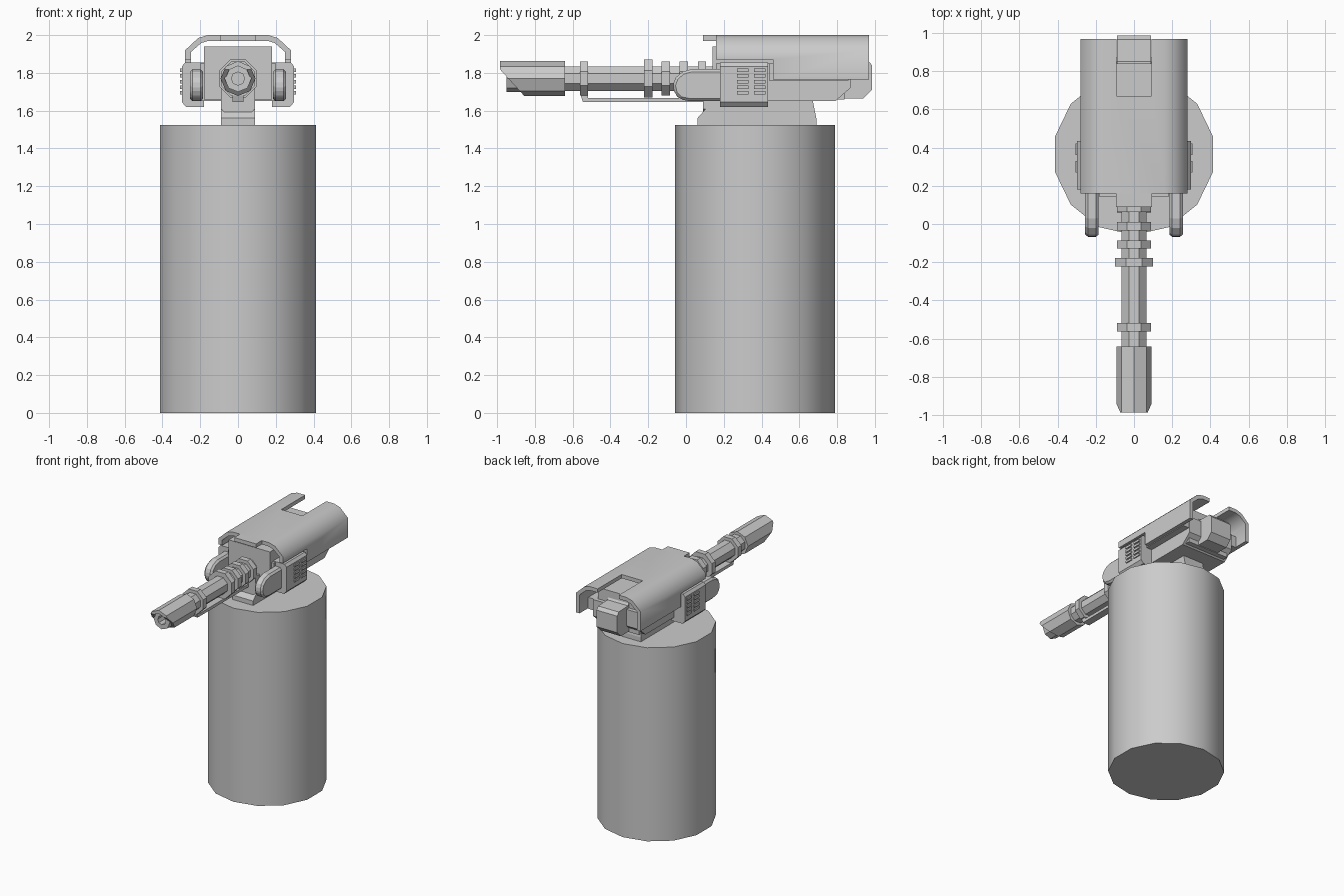
import bpy, bmesh, math

if "Cube" in bpy.data.objects:
    bpy.data.objects.remove(bpy.data.objects["Cube"])

AX_Z = 1.77   # height of the barrel axis


def finish(name, bm, smooth=None):
    bmesh.ops.recalc_face_normals(bm, faces=bm.faces[:])
    me = bpy.data.meshes.new(name)
    bm.to_mesh(me)
    bm.free()
    ob = bpy.data.objects.new(name, me)
    bpy.context.collection.objects.link(ob)
    if smooth:
        select(ob)
        bpy.ops.object.shade_smooth_by_angle(angle=math.radians(smooth))
    return ob


def select(ob):
    bpy.ops.object.select_all(action='DESELECT')
    bpy.context.view_layer.objects.active = ob
    ob.select_set(True)


def prism(name, pts, axis, a, b, smooth=None):
    """Extrude a profile along x (points are y,z), y (x,z) or z (x,y)."""
    place = {'x': lambda p, t: (t, p[0], p[1]),
             'y': lambda p, t: (p[0], t, p[1]),
             'z': lambda p, t: (p[0], p[1], t)}[axis]
    bm = bmesh.new()
    lo = [bm.verts.new(place(p, a)) for p in pts]
    hi = [bm.verts.new(place(p, b)) for p in pts]
    bm.faces.new(lo)
    bm.faces.new(hi)
    for i in range(len(pts)):
        j = (i + 1) % len(pts)
        bm.faces.new((lo[i], lo[j], hi[j], hi[i]))
    return finish(name, bm, smooth)


def box(name, x0, x1, y0, y1, z0, z1):
    return prism(name, [(x0, y0), (x1, y0), (x1, y1), (x0, y1)], 'z', z0, z1)


def ngon(n, r, cx, cy, turn=0.0):
    return [(cx + r * math.cos(turn + 2 * math.pi * i / n),
             cy + r * math.sin(turn + 2 * math.pi * i / n)) for i in range(n)]


def octo(name, r, y0, y1, flat=True):
    """Eight-sided rod on the barrel axis; flat=True puts flats on top."""
    k = r / math.cos(math.pi / 8) if flat else r
    return prism(name, ngon(8, k, 0, AX_Z, math.pi / 8 if flat else 0), 'y', y0, y1)


def cut(ob, *cutters):
    for c in cutters:
        m = ob.modifiers.new('cut', 'BOOLEAN')
        m.operation, m.solver, m.object = 'DIFFERENCE', 'EXACT', c
        select(ob)
        bpy.ops.object.modifier_apply(modifier=m.name)
        bpy.data.objects.remove(c, do_unlink=True)


def chamfer(ob, width):
    m = ob.modifiers.new('chamfer', 'BEVEL')
    m.width, m.segments = width, 1
    return ob


# Pedestal drum
prism('pedestal', ngon(14, 0.423, 0, 0.365, math.pi / 14), 'z', 0, 1.525, 40)

# Mount between drum and gun
prism('mount', [(0.06, 1.52), (0.69, 1.52), (0.69, 1.56), (0.67, 1.66),
                (0.15, 1.66), (0.06, 1.56)], 'x', -0.09, 0.09)
prism('mount_cradle', [(-0.09, 1.74), (-0.09, 1.61), (-0.07, 1.59), (0.07, 1.59),
                       (0.09, 1.61), (0.09, 1.74)], 'y', 0.09, 0.2)

# Receiver: wide lower hull and narrower upper block
prism('lower_hull', [(0.16, 1.65), (0.79, 1.65), (0.87, 1.72), (0.87, 1.85),
                     (0.16, 1.85)], 'x', -0.2, 0.2)
box('upper_block', -0.18, 0.18, 0.14, 0.84, 1.66, 1.94)
for s in (-1, 1):
    x0, x1 = sorted((s * 0.19, s * 0.252))
    box('cover_rail', x0, x1, 0.44, 0.86, 1.76, 1.85)

# Rear cap
cap = prism('rear_cap', [(0.78, 1.665), (0.94, 1.665), (0.985, 1.71), (0.985, 1.84),
                         (0.965, 1.865), (0.85, 1.87), (0.81, 1.93), (0.78, 1.93)],
            'x', -0.09, 0.09)

# Top cover: bent shell with a rear notch and raised front edge
outer = [(0.28, 1.765), (0.28, 1.92), (0.21, 1.985), (0.16, 2.0)]
inner = [(0.25, 1.765), (0.25, 1.91), (0.195, 1.958), (0.155, 1.97)]
mirror = lambda pts: [(-x, z) for x, z in reversed(pts)]
cover = prism('top_cover', outer + mirror(outer) + list(reversed(mirror(inner)))
              + list(reversed(inner)), 'y', 0.16, 0.968)
cut(cover, box('notch', -0.092, 0.092, 0.67, 1.1, 1.9, 2.1),
    box('side_relief', -0.4, 0.4, 0.1, 0.46, 1.6, 1.87))
select(cover)
bpy.ops.object.shade_smooth_by_angle(angle=math.radians(50))
box('cover_tab', -0.095, 0.095, 0.09, 0.165, 1.97, 2.0)

# Side boxes with vents, and rounded front arms
arm = [(0.2, 1.82), (0.03, 1.82), (-0.02, 1.805), (-0.055, 1.775), (-0.07, 1.735),
       (-0.06, 1.69), (-0.03, 1.66), (0.02, 1.65), (0.2, 1.65)]
for s in (-1, 1):
    prism('side_box', [(s * 0.18, 1.62), (s * 0.275, 1.62), (s * 0.297, 1.645),
                       (s * 0.297, 1.835), (s * 0.28, 1.855), (s * 0.18, 1.855)],
          'y', 0.18, 0.435)
    for y in (0.27, 0.36):
        for k in range(5):
            x0, x1 = sorted((s * 0.29, s * 0.306))
            z = 1.685 + k * 0.03
            box('vent_slat', x0, x1, y, y + 0.06, z, z + 0.018)
    x0, x1 = sorted((s * 0.185, s * 0.255))
    chamfer(prism('front_arm', arm, 'x', x0, x1), 0.014)

# Barrel with collars
octo('barrel', 0.065, -0.68, 0.16)
for y, r in ((-0.54, 0.09), (-0.2, 0.1), (-0.107, 0.09), (-0.012, 0.09), (0.085, 0.09)):
    octo('barrel_collar', r, y - 0.022, y + 0.022)

# Muzzle: slanted sleeve around a bored tube
sleeve = octo('muzzle_sleeve', 0.092, -0.985, -0.64, False)
cut(sleeve, octo('sleeve_bore', 0.066, -1.1, -0.7, False),
    prism('slant', [(-1.105, 1.95), (-0.785, 1.6), (-1.105, 1.6)], 'x', -0.2, 0.2))
tube = octo('muzzle_tube', 0.071, -0.95, -0.66, False)
cut(tube, octo('tube_bore', 0.035, -1.1, -0.8, False))

# Rod beneath the barrel
prism('under_rod', [(-0.56, 1.69), (-0.545, 1.645), (0.15, 1.645), (0.15, 1.668),
                    (-0.52, 1.668), (-0.52, 1.69)], 'x', -0.03, 0.03)
